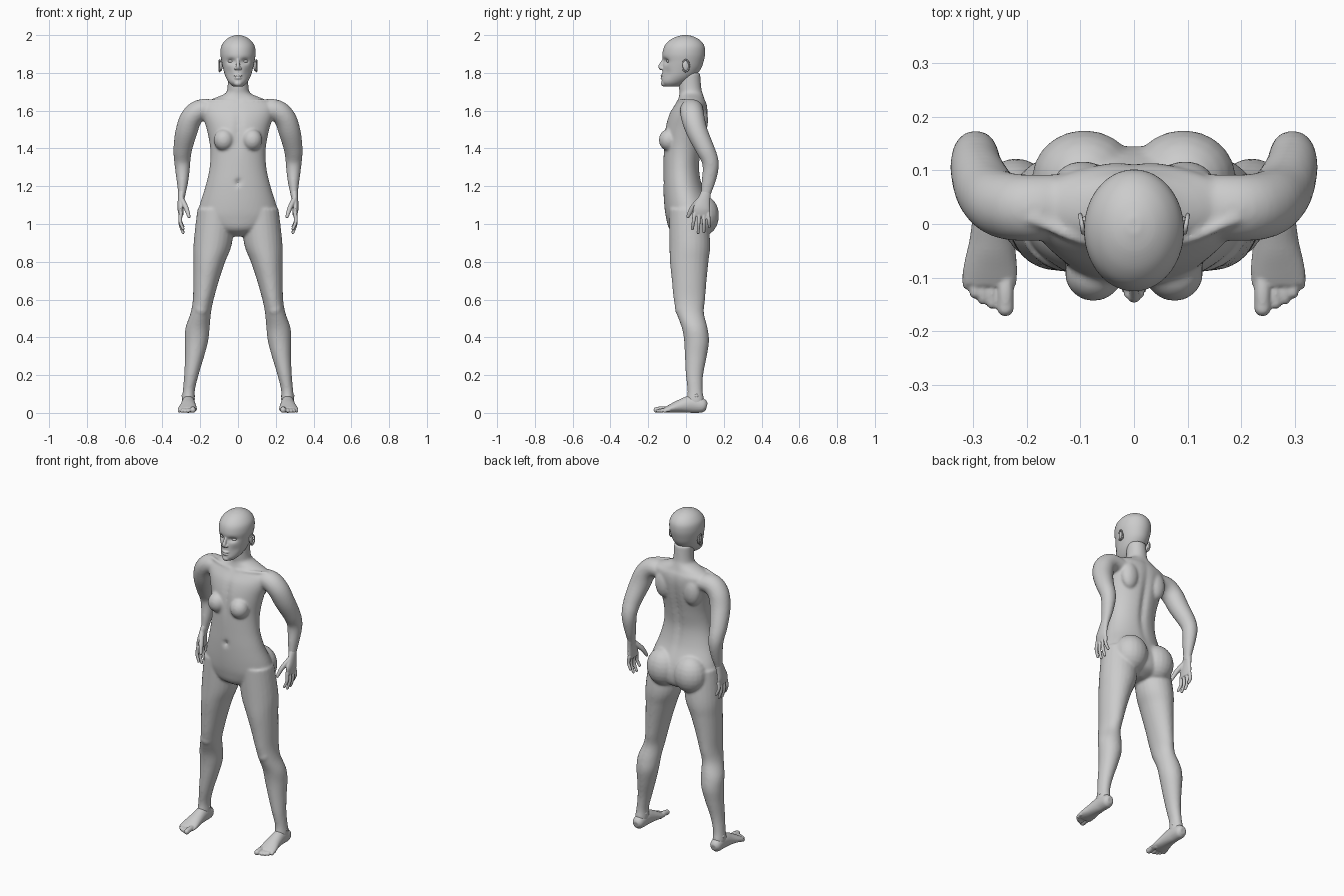
import bpy, bmesh, math
from mathutils import Vector, Matrix

X, Y, Z = Vector((1, 0, 0)), Vector((0, 1, 0)), Vector((0, 0, 1))


def spline(rows, n):
    """Catmull-Rom through rows of numbers."""
    out = []
    for i in range(len(rows) - 1):
        a, b = rows[max(i - 1, 0)], rows[i]
        c, d = rows[i + 1], rows[min(i + 2, len(rows) - 1)]
        for k in range(n):
            t = k / n
            out.append([q + .5 * t * (r - p + t * (2*p - 5*q + 4*r - s + t * (3*(q - r) + s - p)))
                        for p, q, r, s in zip(a, b, c, d)])
    return out + [list(rows[-1])]


def tube(bm, rows, ref=X, axis=None, sides=24, n=5, mirror=True):
    """Loft ellipses (x, y, z, radius along ref, other radius) along a smooth path."""
    rows = spline(rows, n)
    pts = [Vector(r[:3]) for r in rows]
    made = []
    for m in ((1, -1) if mirror else (1,)):
        rings = []
        for i, r in enumerate(rows):
            t = axis or (pts[min(i + 1, len(pts) - 1)] - pts[max(i - 1, 0)]).normalized()
            u = (ref - t * ref.dot(t)).normalized()
            v = t.cross(u)
            ring = []
            for k in range(sides):
                a = 2 * math.pi * k / sides
                p = pts[i] + u * max(r[3], .002) * math.cos(a) + v * max(r[4], .002) * math.sin(a)
                ring.append(bm.verts.new((p.x * m, p.y, p.z)))
            rings.append(ring)
            made += ring
        for lo, hi in zip(rings, rings[1:]):
            for k in range(sides):
                j = (k + 1) % sides
                bm.faces.new((lo[k], lo[j], hi[j], hi[k]))
        bm.faces.new(rings[0])
        bm.faces.new(rings[-1])
    return made


def ball(bm, c, r, tilt=0, mirror=True):
    for m in ((1, -1) if mirror else (1,)):
        mat = (Matrix.Translation((c[0] * m, c[1], c[2])) @ Matrix.Rotation(tilt, 4, 'X')
               @ Matrix.Diagonal((*r, 1)))
        bmesh.ops.create_uvsphere(bm, u_segments=20, v_segments=12, radius=1, matrix=mat)


def dent(verts, c, size, move):
    """Push vertices along y with a soft falloff around c."""
    for v in verts:
        d = sum(((v.co[i] - c[i]) / size[i]) ** 2 for i in range(3))
        v.co.y += move * math.exp(-d)


def finish(name, bm, voxel=0, smooth=4):
    bmesh.ops.recalc_face_normals(bm, faces=bm.faces)
    for f in bm.faces:
        f.smooth = True
    me = bpy.data.meshes.new(name)
    bm.to_mesh(me)
    bm.free()
    ob = bpy.data.objects.new(name, me)
    bpy.context.collection.objects.link(ob)
    if voxel:
        re = ob.modifiers.new("fuse", 'REMESH')
        re.mode, re.voxel_size, re.use_smooth_shade = 'VOXEL', voxel, True
        sm = ob.modifiers.new("soften", 'SMOOTH')
        sm.factor, sm.iterations = .5, smooth
    return ob


def slices(rows):
    """(z, front y, back y, half width) to ellipse rows."""
    return [(0, (f + b) / 2, z, w, (b - f) / 2) for z, f, b, w in rows]


# Body: torso and neck
body = bmesh.new()
torso = tube(body, slices([
    (.935, -.03, .07, .05), (.97, -.085, .13, .15), (1.03, -.105, .145, .213),
    (1.1, -.115, .13, .203), (1.2, -.12, .088, .172), (1.3, -.12, .072, .15),
    (1.4, -.118, .085, .147), (1.5, -.112, .105, .165), (1.58, -.09, .115, .19),
    (1.63, -.06, .112, .195), (1.66, -.042, .1, .14), (1.69, -.035, .09, .07),
    (1.72, -.037, .082, .056), (1.8, -.04, .075, .054)]), axis=Z, sides=64, n=7, mirror=False)
dent(torso, (0, -.12, 1.22), (.012, .1, .016), .02)
dent(torso, (0, .1, 1.4), (.02, .08, .2), -.014)
dent(torso, (0, -.1, 1.5), (.018, .08, .1), .01)
# Breasts, buttocks, shoulder blades, collarbones
ball(body, (.075, -.092, 1.445), (.054, .052, .058))
ball(body, (.092, .085, 1.045), (.098, .09, .11))
ball(body, (.095, .075, 1.55), (.055, .042, .085))
tube(body, [(.02, -.045, 1.645, .008, .008), (.1, -.03, 1.652, .009, .009),
            (.19, .01, 1.655, .01, .01)], ref=Y, sides=10)
# Legs
tube(body, [(.115, .01, 1.08, .1, .1), (.133, .02, .9, .102, .108), (.152, .017, .8, .084, .102),
            (.169, .017, .7, .068, .092), (.184, .018, .6, .055, .083), (.197, .022, .53, .054, .073),
            (.214, .046, .45, .064, .068), (.22, .056, .38, .062, .066), (.23, .052, .3, .051, .058),
            (.247, .045, .2, .038, .046), (.26, .048, .12, .032, .04), (.263, .05, .07, .035, .046),
            (.263, .053, .03, .032, .046)], axis=Z)
ball(body, (.195, -.03, .55), (.035, .028, .04))
# Arms
tube(body, [(.09, .035, 1.6, .06, .04), (.19, .03, 1.605, .062, .056), (.245, .036, 1.565, .062, .058),
            (.273, .058, 1.49, .057, .058), (.292, .1, 1.4, .05, .05), (.295, .126, 1.34, .045, .044),
            (.294, .13, 1.29, .042, .039), (.294, .118, 1.22, .036, .03), (.297, .105, 1.16, .027, .02),
            (.299, .098, 1.13, .028, .017)], ref=Y)
finish("body", body, .007, 8)

# Head with eye sockets, nose, brow, lips and chin
head = bmesh.new()
skull = tube(head, slices([
    (1.728, -.112, -.04, .026), (1.748, -.128, .0, .048), (1.78, -.126, .045, .066),
    (1.82, -.124, .078, .078), (1.86, -.122, .093, .087), (1.9, -.125, .101, .093),
    (1.94, -.115, .098, .089), (1.97, -.09, .078, .07), (1.99, -.055, .046, .043),
    (2.0, -.018, .012, .012)]), axis=Z, sides=72, n=7, mirror=False)
for s in (-1, 1):
    dent(skull, (s * .038, -.115, 1.862), (.022, .04, .014), .016)
    dent(skull, (s * .05, -.1, 1.8), (.02, .05, .025), .006)
tube(head, [(0, -.114, 1.875, .008, .008), (0, -.128, 1.85, .009, .01), (0, -.136, 1.832, .012, .011),
            (0, -.128, 1.818, .01, .007)], sides=16, mirror=False)
ball(head, (.011, -.127, 1.824), (.009, .012, .008))
for z, w in ((1.786, .024), (1.772, .021)):
    ball(head, (0, -.121, z), (w, .014, .007), mirror=False)
ball(head, (0, -.115, 1.744), (.022, .018, .016), mirror=False)
finish("head", head, .0035, 3)

# Eyes
eyes = bmesh.new()
ball(eyes, (.038, -.091, 1.862), (.016, .014, .009))
finish("eyes", eyes)

# Ears: flat bowl and raised rim
ears = bmesh.new()
ball(ears, (.09, -.002, 1.838), (.009, .017, .028), .2)
rim = [(.094 + .006 * (math.sin(a) + 1) / 2, -.002 + .019 * math.sin(a), 1.838 + .031 * math.cos(a), .004, .004)
       for a in [math.radians(d) for d in range(-50, 231, 35)]]
tube(ears, rim, sides=8, n=3)
finish("ears", ears)

# Hands: palm, four fingers, thumb
hands = bmesh.new()
tube(hands, [(.297, .107, 1.17, .026, .02), (.302, .094, 1.125, .034, .017),
             (.304, .083, 1.08, .045, .016), (.301, .082, 1.045, .043, .012)], ref=Y)
for y0, y1, z1 in ((.046, .034, .968), (.07, .064, .948), (.094, .095, .952), (.117, .124, .98)):
    tube(hands, [(.302, y0, 1.06, .011, .011), (.306, (y0 + y1) / 2, (1.06 + z1) / 2, .0095, .0095),
                 (.291, y1, z1 + .007, .008, .008)], ref=Y, sides=12)
    ball(hands, (.291, y1, z1 + .007), (.008, .008, .009))
tube(hands, [(.298, .075, 1.13, .016, .014), (.275, .035, 1.085, .015, .013),
             (.26, .01, 1.04, .009, .009)], ref=Y, sides=14)
ball(hands, (.26, .01, 1.04), (.009, .009, .01))
finish("hands", hands, .0035, 2)

# Feet: sole and instep, ankle bones, five toes
feet = bmesh.new()
tube(feet, [(.263, .11, .034, .018, .018), (.263, .09, .038, .033, .037), (.263, .03, .046, .036, .046),
            (.264, -.03, .036, .042, .035), (.267, -.08, .023, .05, .023), (.269, -.112, .015, .05, .014)])
ball(feet, (.263, .055, .09), (.037, .02, .018))
for x, tip, r in ((.239, -.172, .0155), (.264, -.158, .0105), (.281, -.15, .01),
                  (.296, -.139, .0098), (.31, -.122, .0095)):
    tube(feet, [(x, -.085, .016, r, r), (x, -.125 if tip < -.13 else -.105, r + .004, r, r),
                (x, tip + r, r, r, r)], sides=12)
    ball(feet, (x, tip + r, r), (r, r, r))
finish("feet", feet, .004, 2)
